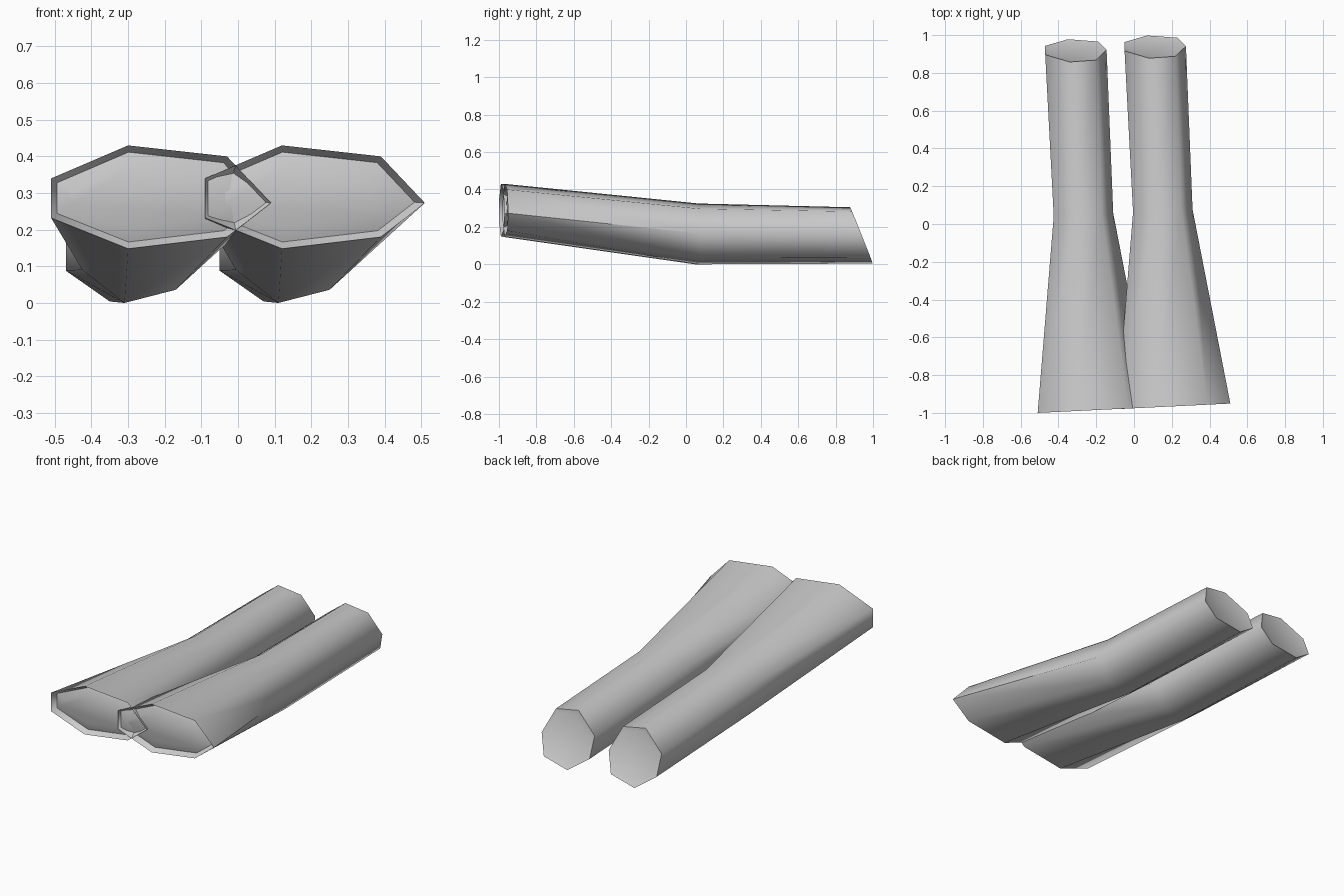
import bpy, bmesh

if "Cube" in bpy.data.objects:
    bpy.data.objects.remove(bpy.data.objects["Cube"])

# Seven-sided cross-sections of the left leg as (x, z), going round the same way
FRONT = [(-.51, .34), (-.30, .43), (-.03, .40), (.09, .273), (-.03, .18), (-.30, .148), (-.51, .232)]
MID = [(-.425, .24), (-.31, .325), (-.17, .297), (-.11, .165), (-.17, .036), (-.31, .0), (-.425, .09)]
BACK = [(-.47, .205), (-.34, .305), (-.20, .282), (-.145, .15), (-.19, .038), (-.35, .004), (-.47, .088)]


def front_y(x, z):
    return -1 + .049 * (x + .51)


def mid_y(x, z):
    return .05 + .05 * (x + .27)


def back_y(x, z):
    return .98 - .40 * z + .01 * (x + .31)


def inset(bm, face, thickness, depth):
    bmesh.ops.inset_individual(bm, faces=[face], thickness=thickness, depth=depth,
                               use_even_offset=True)


def make_leg(name, dx, dy):
    bm = bmesh.new()
    rings = []
    for pts, fy in ((FRONT, front_y), (MID, mid_y), (BACK, back_y)):
        rings.append([bm.verts.new((x + dx, fy(x, z) + dy, z)) for x, z in pts])
    # tube walls
    for a, b in zip(rings, rings[1:]):
        for i in range(7):
            j = (i + 1) % 7
            bm.faces.new((a[i], a[j], b[j], b[i]))
    # end caps
    cap_front = bm.faces.new(rings[0])
    cap_back = bm.faces.new(rings[2])
    bmesh.ops.recalc_face_normals(bm, faces=bm.faces)
    # recessed, slightly padded front end
    inset(bm, cap_front, .018, -.03)
    inset(bm, cap_front, .04, .015)
    # thin rim on the back end
    inset(bm, cap_back, .022, -.008)

    mesh = bpy.data.meshes.new(name)
    bm.to_mesh(mesh)
    bm.free()
    obj = bpy.data.objects.new(name, mesh)
    bpy.context.collection.objects.link(obj)
    bpy.ops.object.select_all(action='DESELECT')
    obj.select_set(True)
    bpy.context.view_layer.objects.active = obj
    bpy.ops.object.shade_smooth_by_angle(angle=1.2)


# pair of legs
make_leg("left_leg", 0, 0)
make_leg("right_leg", .42, .02)
